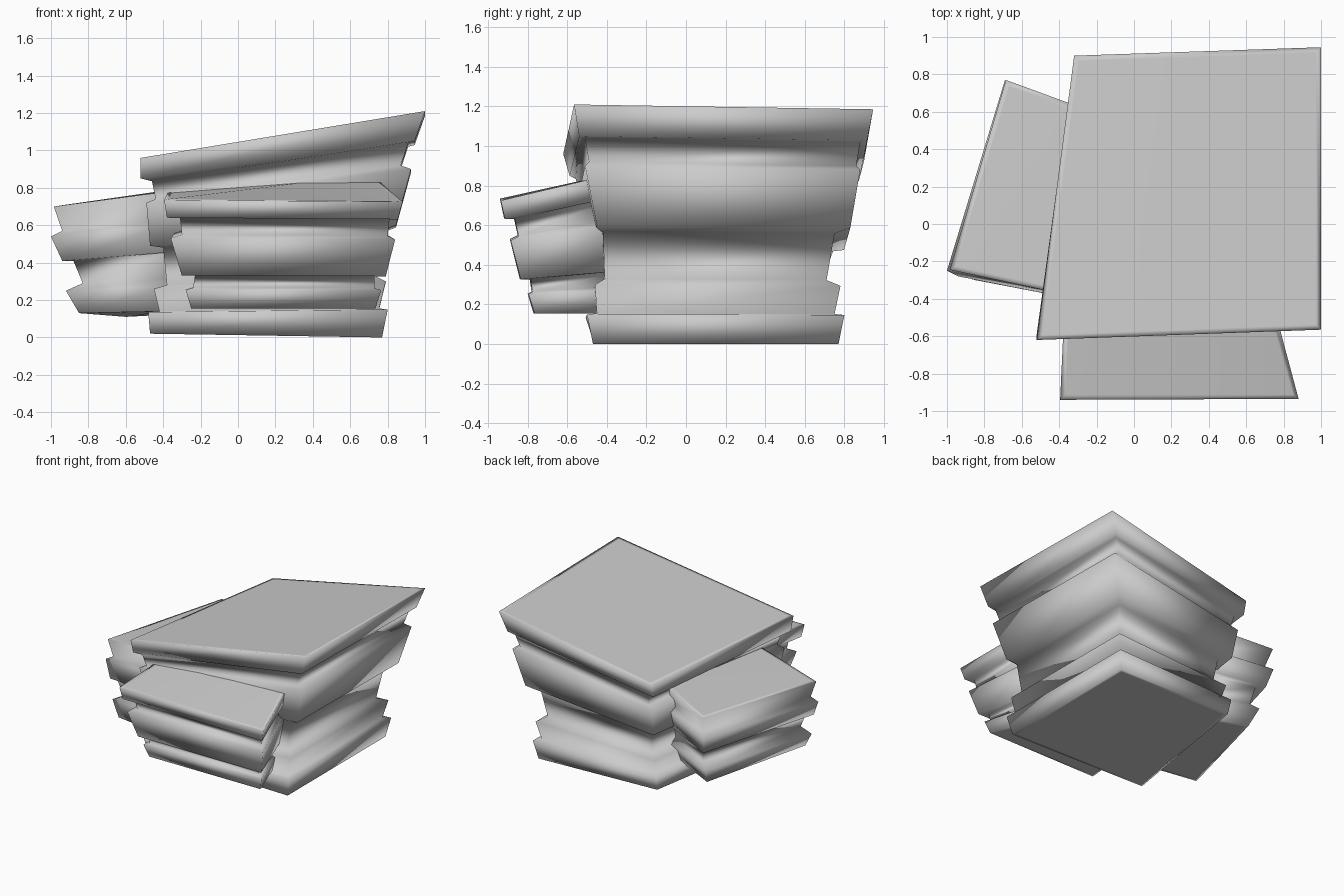
import bpy, bmesh


def strata(name, rings):
    """Loft stacked four-cornered rings into one smooth-shaded layered rock."""
    bm = bmesh.new()
    loops = [[bm.verts.new(p) for p in ring] for ring in rings]
    for a, b in zip(loops, loops[1:]):
        for i in range(4):
            j = (i + 1) % 4
            bm.faces.new((a[i], a[j], b[j], b[i]))
    caps = [bm.faces.new(loops[0][::-1]), bm.faces.new(loops[-1])]
    bmesh.ops.recalc_face_normals(bm, faces=bm.faces)
    # inner cap loop keeps the large faces flat and the rims soft
    bmesh.ops.inset_individual(bm, faces=caps, thickness=0.04, depth=0.0)
    for f in bm.faces:
        f.smooth = True
    me = bpy.data.meshes.new(name)
    bm.to_mesh(me)
    bm.free()
    ob = bpy.data.objects.new(name, me)
    bpy.context.collection.objects.link(ob)
    return ob


# Main rock: right x, front y, back y, left x, right z, left z
main = [
    (.77, -.47, .77, -.47, 0, .02),
    (.80, -.50, .80, -.48, .15, .135),
    (.755, -.45, .75, -.42, .155, .14),
    (.79, -.46, .78, -.45, .30, .26),
    (.73, -.41, .71, -.38, .33, .28),
    (.77, -.42, .75, -.40, .57, .48),
    (.845, -.45, .83, -.47, .60, .49),
    (.925, -.51, .88, -.49, .90, .72),
    (.87, -.49, .86, -.44, .92, .74),
    (.91, -.51, .88, -.46, 1.04, .835),
    (.945, -.54, .915, -.52, 1.05, .85),
    (1.0, -.565, .945, -.52, 1.21, .96),
]
rings = []
for xr, yf, yb, xl, zr, zl in main:
    t = zr / 1.21
    rings.append([(xl, yf - .055 * t, zl), (xr, yf, zr),
                  (xr, yb, zr * .98), (xl + .2, yb - .02 - .025 * t, zl - .03 * t)])
strata("main_rock", rings)

# Front rock: left x, right x, front y, front z
front = [
    (-.25, .735, -.77, .155),
    (-.28, .765, -.80, .255),
    (-.24, .73, -.78, .265),
    (-.23, .73, -.79, .33),
    (-.30, .79, -.84, .33),
    (-.36, .84, -.89, .53),
    (-.30, .80, -.85, .55),
    (-.31, .81, -.87, .64),
    (-.38, .855, -.92, .64),
    (-.395, .88, -.94, .735),
]
rings = []
for xl, xr, y, z in front:
    t = (z - .155) / .58
    rings.append([(xl, y, z), (xr, y + .005, z - .01 * t),
                  (xr - .17, -.3, z + .14 * t), (xl + .03, -.3, z + .06 * t)])
strata("front_rock", rings)

# Left rock: front-left x, y, then back-left x, y, then front-left z
left = [
    (-.85, -.30, -.60, .59, .13),
    (-.92, -.28, -.64, .67, .25),
    (-.83, -.27, -.59, .62, .29),
    (-.88, -.27, -.61, .66, .41),
    (-.94, -.28, -.66, .72, .41),
    (-1.0, -.25, -.69, .77, .54),
    (-.94, -.24, -.65, .72, .57),
    (-.985, -.245, -.685, .77, .70),
]
rings = []
for fx, fy, bx, by, z in left:
    t = (z - .13) / .57
    rings.append([(fx, fy, z), (-.38, fy - .13 + .04 * (1 - t), z + .01 + .07 * t),
                  (-.22, by - .17, z + .11 * t), (bx, by, z - .02 + .035 * t)])
strata("left_rock", rings)
